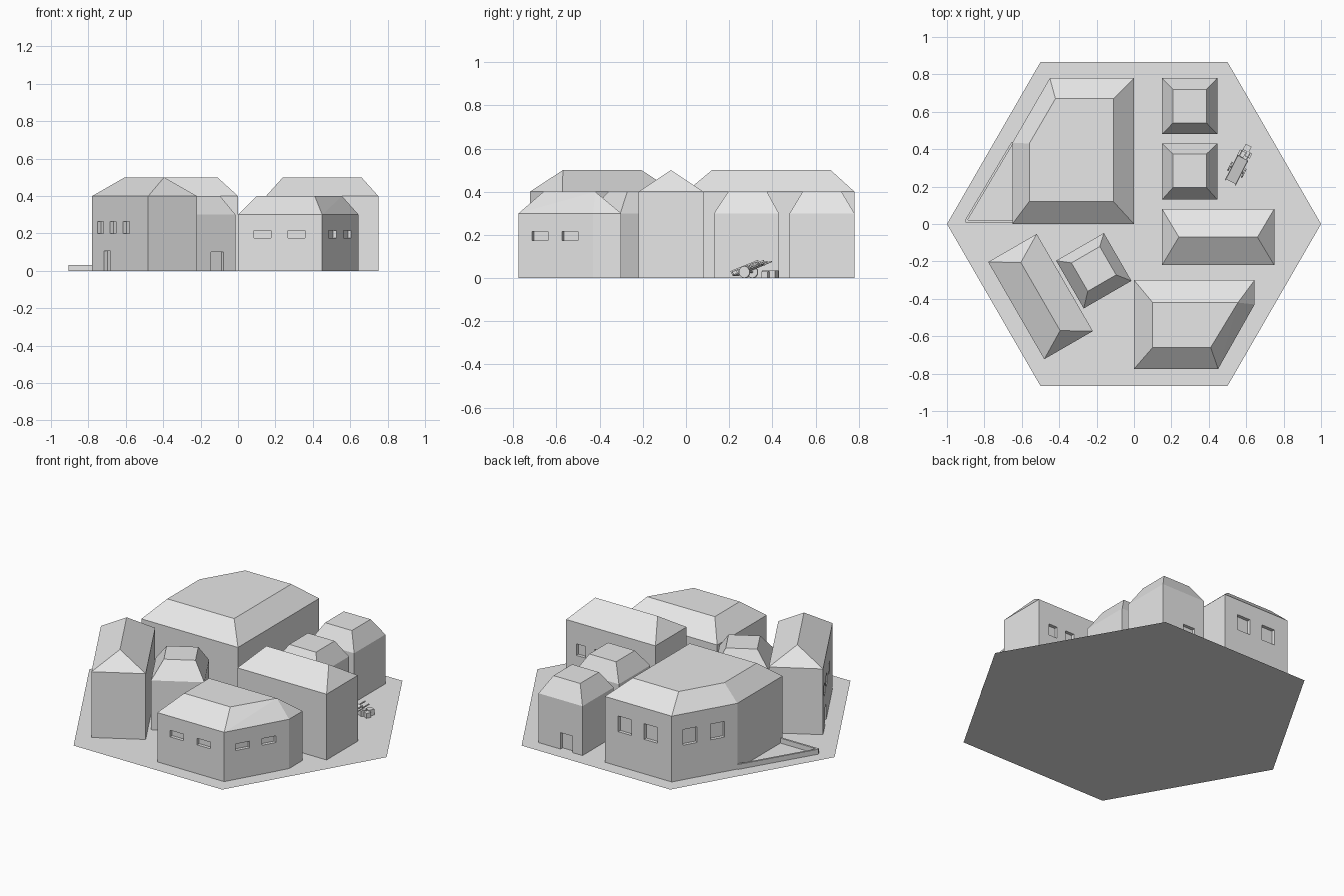
import bpy, bmesh, math
from mathutils import Matrix, Vector

if "Cube" in bpy.data.objects:
    bpy.data.objects.remove(bpy.data.objects["Cube"])

grey = bpy.data.materials.new("plain grey")
grey.diffuse_color = (0.8, 0.8, 0.8, 1)
grey.use_nodes = True
grey.node_tree.nodes["Principled BSDF"].inputs["Base Color"].default_value = grey.diffuse_color


def finish(bm, name):
    """Turn a bmesh into a named grey object."""
    mesh = bpy.data.meshes.new(name)
    bm.normal_update()
    bm.to_mesh(mesh)
    bm.free()
    ob = bpy.data.objects.new(name, mesh)
    mesh.materials.append(grey)
    bpy.context.collection.objects.link(ob)
    return ob


def box(bm, matrix, size):
    bmesh.ops.create_cube(bm, size=1, matrix=matrix @ Matrix.Diagonal((*size, 1)))


def wall_box(bm, p, q, s0, s1, z0, z1, depth):
    """Box lying on the wall line p-q, from distance s0 to s1 along it."""
    p, q = Vector(p), Vector(q)
    d = (q - p).normalized()
    c = p + d * (s0 + s1) / 2
    m = Matrix.Translation((c.x, c.y, (z0 + z1) / 2)) @ Matrix.Rotation(math.atan2(d.y, d.x), 4, 'Z')
    box(bm, m, (s1 - s0, depth, z1 - z0))


def rect(cx, cy, w, d, angle=0):
    """Corner points of a turned rectangle (two points when d is 0)."""
    a = math.radians(angle)
    signs = [(-1, -1), (1, -1), (1, 1), (-1, 1)] if d else [(-1, 0), (1, 0)]
    return [(cx + sx * w / 2 * math.cos(a) - sy * d / 2 * math.sin(a),
             cy + sx * w / 2 * math.sin(a) + sy * d / 2 * math.cos(a)) for sx, sy in signs]


def building(name, outline, ridge, eave, openings=()):
    """Convex walls with a hipped roof; openings are (p, q, s0, s1, z0, z1) recesses."""
    bm = bmesh.new()
    for pts, z in ((outline, 0), (outline, eave), (ridge, eave + 0.1)):
        for x, y in pts:
            bm.verts.new((x, y, z))
    bmesh.ops.convex_hull(bm, input=bm.verts[:])
    bmesh.ops.dissolve_limit(bm, angle_limit=math.radians(2), verts=bm.verts[:], edges=bm.edges[:])
    bmesh.ops.recalc_face_normals(bm, faces=bm.faces[:])
    ob = finish(bm, name)
    if openings:
        cut = bmesh.new()
        for o in openings:
            wall_box(cut, *o, 0.04)
        cutter = finish(cut, name + "_cutter")
        cutter.hide_render = True
        mod = ob.modifiers.new("recesses", 'BOOLEAN')
        mod.operation, mod.solver, mod.object = 'DIFFERENCE', 'EXACT', cutter
        bpy.context.view_layer.objects.active = ob
        bpy.ops.object.modifier_apply(modifier=mod.name)
        bpy.data.objects.remove(cutter)
    # the underside is covered by the ground plate
    bm = bmesh.new()
    bm.from_mesh(ob.data)
    low = [f for f in bm.faces if all(v.co.z < 1e-4 for v in f.verts)]
    bmesh.ops.delete(bm, geom=low, context='FACES')
    bm.to_mesh(ob.data)
    bm.free()


# hexagonal ground plate
bm = bmesh.new()
bm.faces.new([bm.verts.new((math.cos(k * math.pi / 3), math.sin(k * math.pi / 3), 0)) for k in range(6)])
finish(bm, "ground_plate")

# large hall with a slanted corner
back, slant, west = (0, 0.78), (-0.45, 0.78), (-0.65, 0.435)
building("large_hall", [(-0.65, 0), (0, 0), back, slant, west],
         [(-0.56, 0.12), (-0.11, 0.12), (-0.11, 0.67), (-0.42, 0.67), (-0.56, 0.43)], 0.4,
         [(back, slant, 0.09, 0.18, 0.21, 0.305), (back, slant, 0.265, 0.355, 0.21, 0.305),
          (slant, west, 0.07, 0.155, 0.21, 0.305), (slant, west, 0.235, 0.32, 0.21, 0.305)])

# low yard wall beside the hall
bm = bmesh.new()
wall_box(bm, (-0.9, 0.015), west, 0, 0.489, 0, 0.03, 0.012)
wall_box(bm, (-0.9, 0.015), (-0.65, 0.015), 0, 0.25, 0, 0.03, 0.012)
finish(bm, "yard_wall")

# two long houses, one turned
p, q = (-0.78, -0.2), (-0.48, -0.72)
building("turned_long_house", rect(-0.5, -0.388, 0.6, 0.3, -60), rect(-0.5, -0.388, 0.42, 0, -60), 0.4,
         [(p, q, s, s + 0.065, 0.2, 0.265) for s in (0.06, 0.195, 0.335)]
         + [(p, q, 0.13, 0.2, -0.05, 0.105)])
building("long_house", rect(0.45, -0.07, 0.6, 0.3), rect(0.45, -0.07, 0.42, 0), 0.4,
         [((0.75, 0.08), (0.15, 0.08), s, s + 0.06, 0.2, 0.27) for s in (0.07, 0.19)])

# three small square cottages
building("turned_cottage", rect(-0.215, -0.25, 0.295, 0.295, 30), rect(-0.215, -0.24, 0.175, 0.175, 30), 0.3,
         [((-0.27, -0.45), (-0.015, -0.303), 0.144, 0.22, -0.05, 0.1)])
building("middle_cottage", rect(0.298, 0.28, 0.295, 0.3), rect(0.298, 0.285, 0.18, 0.18), 0.3)
building("back_cottage", rect(0.298, 0.63, 0.295, 0.3), rect(0.298, 0.63, 0.18, 0.18), 0.3,
         [((0.445, 0.78), (0.15, 0.78), 0.147, 0.227, -0.05, 0.1)])

# front house with a slanted side
a, b, c = (0, -0.775), (0.45, -0.775), (0.645, -0.43)
building("front_house", [a, b, c, (0.645, -0.3), (0, -0.3)],
         [(0.1, -0.42), (0.556, -0.42), (0.41, -0.66), (0.1, -0.66)], 0.3,
         [(a, b, s, s + 0.092, 0.175, 0.215) for s in (0.085, 0.267)]
         + [(b, c, s, s + 0.085, 0.175, 0.215) for s in (0.07, 0.23)])

# tilted hand cart: bed, side rails, posts, handles
turn = Matrix.Rotation(math.radians(63), 4, 'Z')
base = Matrix.Translation((0.55, 0.29, 0)) @ turn
tilt = base @ Matrix.Translation((0, 0, 0.038)) @ Matrix.Rotation(math.radians(-20), 4, 'Y')
bm = bmesh.new()
box(bm, tilt, (0.15, 0.055, 0.006))
for side in (-1, 1):
    box(bm, tilt @ Matrix.Translation((0, side * 0.03, 0.018)), (0.15, 0.005, 0.007))
    box(bm, tilt @ Matrix.Translation((0.09, side * 0.022, 0)), (0.05, 0.006, 0.006))
    for x in (-0.07, -0.023, 0.023, 0.07):
        box(bm, tilt @ Matrix.Translation((x, side * 0.03, 0.008)), (0.006, 0.005, 0.022))
finish(bm, "cart_bed")

# cart wheels and axle
bm = bmesh.new()
for y, r, depth in ((-0.041, 0.028, 0.008), (0.041, 0.028, 0.008), (0, 0.004, 0.09)):
    bmesh.ops.create_cone(bm, cap_ends=True, segments=10, radius1=r, radius2=r, depth=depth,
                          matrix=base @ Matrix.Translation((0, y, 0.028)) @ Matrix.Rotation(math.pi / 2, 4, 'X'))
finish(bm, "cart_wheels")

# crates beside the cart
bm = bmesh.new()
for x, y, s in ((0.575, 0.375, 0.035), (0.612, 0.37, 0.03), (0.605, 0.405, 0.035)):
    box(bm, Matrix.Translation((x, y, s / 2)) @ turn, (s, s, s))
finish(bm, "crates")
